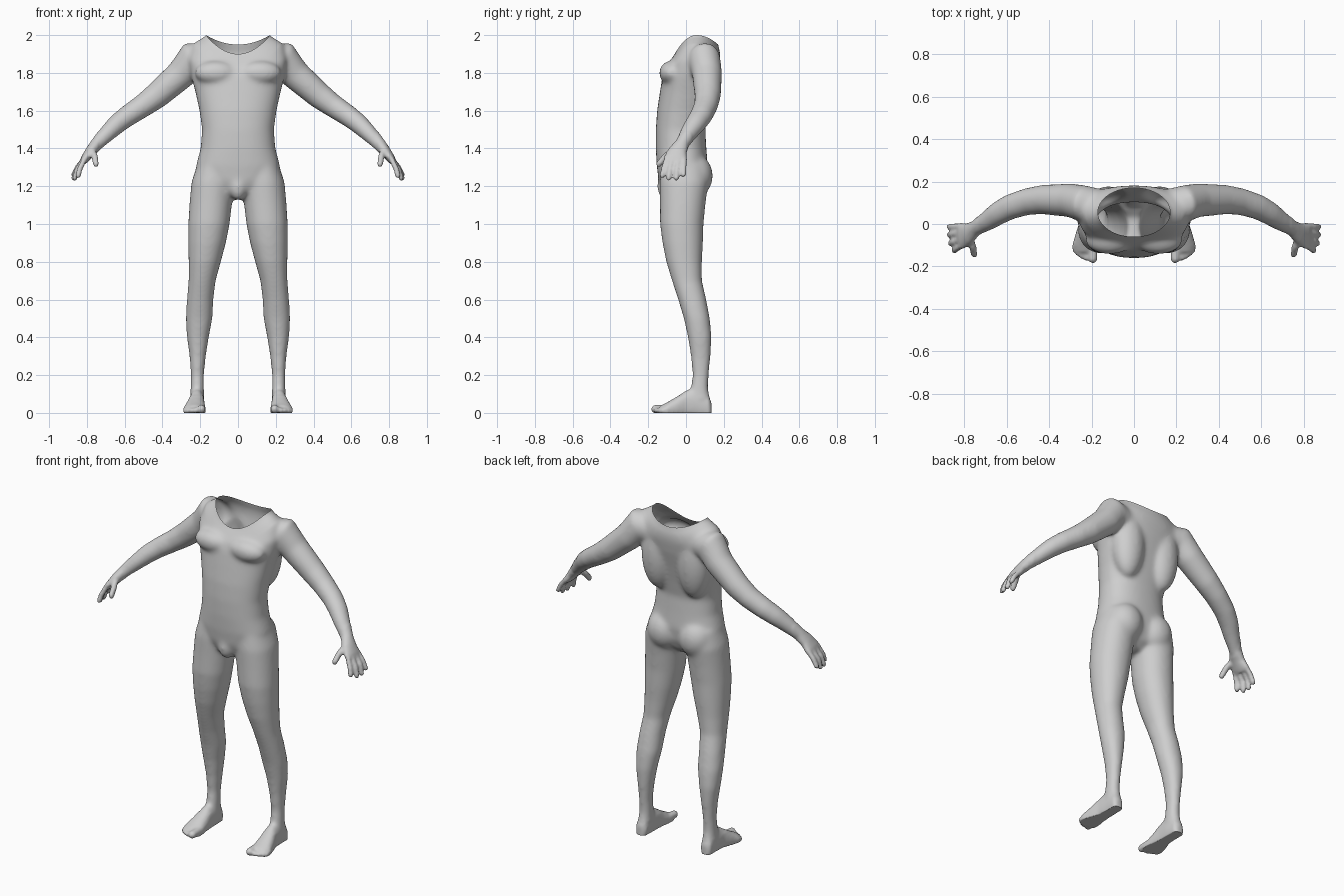
import bpy, bmesh, math
from mathutils import Vector, Matrix

if "Cube" in bpy.data.objects:
    bpy.data.objects.remove(bpy.data.objects["Cube"])

bm = bmesh.new()


def ellipse(c, u, v, power=1.0, n=28):
    """Closed ring around c with half axes u and v; power below 1 squares it off."""
    out = []
    for i in range(n):
        a = 2 * math.pi * i / n
        ca, sa = math.cos(a), math.sin(a)
        out.append(Vector(c) + Vector(u) * math.copysign(abs(ca) ** power, ca)
                   + Vector(v) * math.copysign(abs(sa) ** power, sa))
    return out


def loft(rings, side=1):
    """Closed skin through the rings, mirrored in x when side is -1."""
    rows = [[bm.verts.new((p.x * side, p.y, p.z)) for p in r] for r in rings]
    n = len(rows[0])
    faces = []
    for a, b in zip(rows, rows[1:]):
        for i in range(n):
            j = (i + 1) % n
            faces.append(bm.faces.new((a[i], a[j], b[j], b[i])))
    for row in (rows[0], rows[-1]):
        mid = bm.verts.new(sum((v.co for v in row), Vector()) / n)
        for i in range(n):
            faces.append(bm.faces.new((row[i], row[(i + 1) % n], mid)))
    bmesh.ops.recalc_face_normals(bm, faces=faces)


def tube(points, side=1, ref=(0, 1, 0)):
    """Limb along points (x, y, z, radius along ref, other radius)."""
    ps = [Vector(p[:3]) for p in points]
    rings = []
    for i, p in enumerate(points):
        t = (ps[min(i + 1, len(ps) - 1)] - ps[max(i - 1, 0)]).normalized()
        u = Vector(ref)
        u = (u - t * u.dot(t)).normalized()
        rings.append(ellipse(ps[i], u * p[3], t.cross(u) * p[4]))
    loft(rings, side)


def ball(c, r, side=1):
    m = Matrix.Translation((c[0] * side, c[1], c[2])) @ Matrix.Diagonal((*r, 1))
    bmesh.ops.create_uvsphere(bm, u_segments=20, v_segments=14, radius=1, matrix=m)


def digit(points, r, side, ref=(0, 1, 0)):
    """Finger or toe with a round tip."""
    tube([(*p, r, r) for p in points], side, ref)
    ball(points[-1], (r, r, r), side)


# Torso: z, half width, front y, back y, drop at the front, drop at the back
torso = [(1.13, .05, -.08, .03, 0, 0), (1.17, .12, -.125, .08, 0, 0),
         (1.23, .20, -.145, .105, 0, 0), (1.31, .222, -.155, .115, 0, 0),
         (1.40, .198, -.16, .108, 0, 0), (1.50, .19, -.16, .102, 0, 0),
         (1.60, .204, -.153, .122, 0, 0), (1.70, .226, -.138, .145, 0, 0),
         (1.79, .25, -.125, .168, .01, 0), (1.87, .262, -.108, .182, .04, 0),
         (1.955, .24, -.08, .182, .085, .045), (2.0, .17, -.06, .17, .10, .05)]
rings = []
for z, w, yf, yb, df, db in torso:
    mid, half = (yf + yb) / 2, (yb - yf) / 2
    ring = ellipse((0, mid, z), (w, 0, 0), (0, half, 0), 1.0 if z > 1.9 else .86, 40)
    for p in ring:
        s = (p.y - mid) / half
        p.z -= s * s * (df if s < 0 else db)
    rings.append(ring)
loft(rings)
ball((0, -.105, 1.2), (.05, .048, .075))

# Leg: z, inner x, outer x, front y, back y
leg = [(1.32, .03, .215, -.13, .11), (1.22, .02, .247, -.14, .12),
       (1.12, .03, .256, -.138, .105), (1.0, .044, .264, -.138, .093),
       (.9, .064, .264, -.125, .09), (.8, .09, .262, -.105, .085),
       (.7, .118, .262, -.075, .085), (.6, .13, .271, -.042, .108),
       (.5, .135, .277, -.012, .127), (.4, .154, .271, .01, .136),
       (.3, .17, .257, .025, .131), (.2, .18, .25, .034, .121),
       (.13, .179, .252, .025, .118), (.07, .179, .255, .02, .128)]
# Foot: y, inner x, outer x, top z
foot = [(.135, .2, .238, .055), (.12, .184, .252, .09), (.06, .178, .255, .13),
        (0, .178, .26, .122), (-.05, .174, .276, .085), (-.1, .17, .29, .056),
        (-.132, .172, .283, .04)]
# Arm and palm: x, y, z, radius along y, radius across
arm = [(.16, .085, 1.86, .08, .085), (.24, .097, 1.872, .086, .098),
       (.302, .112, 1.792, .08, .08), (.43, .115, 1.68, .07, .07),
       (.505, .105, 1.625, .064, .062), (.585, .08, 1.572, .06, .057),
       (.64, .05, 1.53, .056, .053), (.69, .015, 1.482, .048, .046),
       (.745, -.02, 1.425, .037, .036), (.78, -.045, 1.385, .05, .029),
       (.81, -.055, 1.345, .064, .023), (.822, -.057, 1.327, .058, .017)]
fingers = [((.812, -.102, 1.345), (.838, -.118, 1.29), (.846, -.125, 1.256)),
           ((.815, -.072, 1.345), (.85, -.085, 1.29), (.864, -.091, 1.243)),
           ((.815, -.04, 1.345), (.856, -.047, 1.29), (.868, -.051, 1.243)),
           ((.813, -.01, 1.345), (.85, -.012, 1.3), (.869, -.014, 1.262))]
thumb = ((.775, -.06, 1.395), (.76, -.105, 1.362), (.751, -.143, 1.318))
toes = [(.194, -.163, .022), (.226, -.16, .014), (.247, -.15, .0135),
        (.264, -.138, .013), (.277, -.123, .013)]

for s in (1, -1):
    loft([ellipse(((a + b) / 2, (f + k) / 2, z), ((b - a) / 2, 0, 0), (0, (k - f) / 2, 0), .95)
          for z, a, b, f, k in leg], s)
    loft([ellipse(((a + b) / 2, y, (t - .03) / 2), ((b - a) / 2, 0, 0), (0, 0, (t + .03) / 2), .9)
          for y, a, b, t in foot], s)
    for x, y, r in toes:
        digit([(x, -.09, .024), (x, y, r * .9)], r, s, (1, 0, 0))
    tube(arm, s)
    for f in fingers:
        digit(f, .0145, s)
    digit(thumb, .017, s)
    # Buttock, chest muscle and back muscle
    ball((.105, .045, 1.255), (.105, .098, .115), s)
    ball((.115, -.075, 1.80), (.115, .068, .065), s)
    ball((.12, .09, 1.74), (.1, .088, .22), s)

# Fuse all parts into one skin
mesh = bpy.data.meshes.new("body_parts")
bm.to_mesh(mesh)
bm.free()
parts = bpy.data.objects.new("body_parts", mesh)
bpy.context.collection.objects.link(parts)
mod = parts.modifiers.new("fuse", 'REMESH')
mod.mode = 'VOXEL'
mod.voxel_size = .008
bpy.context.view_layer.update()
dg = bpy.context.evaluated_depsgraph_get()
skin = bpy.data.meshes.new_from_object(parts.evaluated_get(dg))
bpy.data.objects.remove(parts)

bm = bmesh.new()
bm.from_mesh(skin)


def relax(verts, times):
    for _ in range(times):
        bmesh.ops.smooth_vert(bm, verts=verts, factor=.5, use_axis_x=True,
                              use_axis_y=True, use_axis_z=True)


# Blend the muscles strongly, the hands and feet lightly
relax([v for v in bm.verts if abs(v.co.x) < .74 and v.co.z > .09], 16)
relax(bm.verts[:], 2)
# Flat soles
for v in bm.verts:
    v.co.z = max(v.co.z, 0)

# Open the neck and snap its edge to a clean curve
NY, NX, NR = .055, .17, .115


def neck(p):
    return math.hypot(p.x / NX, (p.y - NY) / NR)


cap = [f for f in bm.faces if f.calc_center_median().z > 1.84
       and neck(f.calc_center_median()) < 1]
bmesh.ops.delete(bm, geom=cap, context='FACES')
rim = {v for e in bm.edges if e.is_boundary for v in e.verts}
for v in rim:
    k = neck(v.co)
    s = (v.co.y - NY) / NR / k
    v.co = (v.co.x / k, NY + (v.co.y - NY) / k, 2 - s * s * (.10 if s < 0 else .05))
relax([v for v in bm.verts if v not in rim and v.co.z > 1.84 and neck(v.co) < 1.35], 8)

bmesh.ops.recalc_face_normals(bm, faces=bm.faces[:])
for f in bm.faces:
    f.smooth = True
    f.material_index = 0
bm.to_mesh(skin)
bm.free()

skin.materials.clear()
grey = bpy.data.materials.new("light_grey")
grey.diffuse_color = (.62, .62, .62, 1)
grey.use_nodes = True
grey.node_tree.nodes["Principled BSDF"].inputs["Base Color"].default_value = grey.diffuse_color
skin.materials.append(grey)
skin.name = "body"
body = bpy.data.objects.new("body", skin)
bpy.context.collection.objects.link(body)
